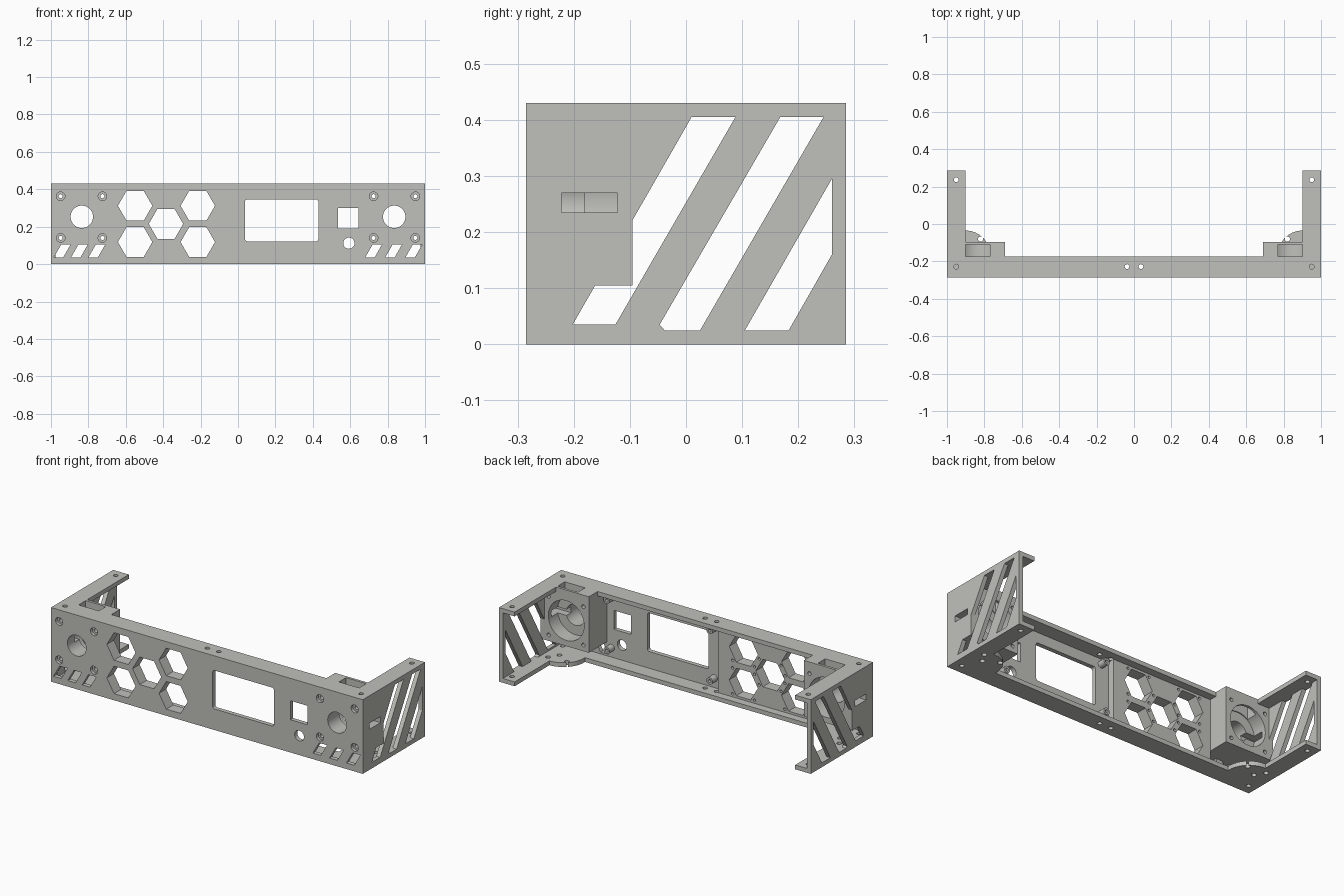
import bpy, bmesh, math

if "Cube" in bpy.data.objects:
    bpy.data.objects.remove(bpy.data.objects["Cube"])

grey = bpy.data.materials.new("warm grey")
grey.diffuse_color = (0.53, 0.53, 0.50, 1)
grey.use_nodes = True
grey.node_tree.nodes["Principled BSDF"].inputs["Base Color"].default_value = grey.diffuse_color


def prism(name, axis, pts, lo, hi):
    """Extrude a polygon along an axis; pts are the other two coordinates in order."""
    place = {'x': lambda p, d: (d, p[0], p[1]),
             'y': lambda p, d: (p[0], d, p[1]),
             'z': lambda p, d: (p[0], p[1], d)}[axis]
    bm = bmesh.new()
    a = [bm.verts.new(place(p, lo)) for p in pts]
    b = [bm.verts.new(place(p, hi)) for p in pts]
    bm.faces.new(a)
    bm.faces.new(b)
    for i in range(len(pts)):
        j = (i + 1) % len(pts)
        bm.faces.new((a[i], a[j], b[j], b[i]))
    bmesh.ops.recalc_face_normals(bm, faces=bm.faces[:])
    me = bpy.data.meshes.new(name)
    bm.to_mesh(me)
    bm.free()
    me.materials.append(grey)
    ob = bpy.data.objects.new(name, me)
    bpy.context.collection.objects.link(ob)
    return ob


def rect(a, b, c, d):
    return [(a, c), (b, c), (b, d), (a, d)]


def ring(cx, cy, r, n=24):
    return [(cx + r * math.cos(math.tau * i / n), cy + r * math.sin(math.tau * i / n))
            for i in range(n)]


def rounded(a, b, c, d, r=0.012):
    pts = []
    for k, (x, y) in enumerate([(b - r, d - r), (a + r, d - r), (a + r, c + r), (b - r, c + r)]):
        for i in range(4):
            t = math.radians(90 * k + 30 * i)
            pts.append((x + r * math.cos(t), y + r * math.sin(t)))
    return pts


def cut(targets, axis, pts, lo, hi):
    cutter = prism("cutter", axis, pts, lo, hi)
    cutter.hide_render = True
    for ob in targets:
        m = ob.modifiers.new("cut", 'BOOLEAN')
        m.operation, m.solver, m.object = 'DIFFERENCE', 'EXACT', cutter
        bpy.context.view_layer.objects.active = ob
        bpy.ops.object.modifier_apply(modifier=m.name)
    bpy.data.objects.remove(cutter)


def mirrored(half):
    return half + [(-x, y) for x, y in reversed(half)]


F, B, H, T = -0.285, 0.285, 0.43, 0.025      # front, back, height, wall

# Front plate and the thicker plate behind the hexagon openings
front = prism("front_panel", 'y', rect(-1, 1, 0, H), F, F + T)
hexes = prism("vent_plate", 'y', rect(-0.69, -0.05, T, H - T), F + T, F + 0.065)

# U-shaped top and bottom flanges; top covers the housings, bottom has rounded pads
top = prism("top_flange", 'z', mirrored(
    [(0.69, -0.175), (0.69, -0.095), (0.9, -0.095), (0.9, B), (1, B), (1, F + T)]),
    H - T, H)
arc = [(0.9 + 0.13 * math.cos(math.radians(t)), -0.165 + 0.13 * math.sin(math.radians(t)))
       for t in range(180, 89, -6)]
arc = [p for p in arc if p[1] > -0.174]
bottom = prism("bottom_flange", 'z', mirrored(
    [(arc[0][0], -0.175)] + arc + [(0.9, B), (1, B), (1, F + T)]), 0, T)

# Screw holes in the flanges
for x in (-0.95, -0.037, 0.037, 0.95):
    cut([top, bottom], 'z', ring(x, -0.228, 0.013, 16), -0.1, 0.5)
for s in (-1, 1):
    cut([top, bottom], 'z', ring(s * 0.95, 0.237, 0.013, 16), -0.1, 0.5)
    for x, y in ((0.9, -0.125), (0.82, -0.08), (0.934, -0.07)):
        cut([bottom], 'z', ring(s * x, y, 0.014, 16), -0.1, 0.05)

slots = [
    [(0.01, 0.405), (0.088, 0.405), (-0.126, 0.035), (-0.202, 0.035)],
    [(0.168, 0.405), (0.245, 0.405), (0.025, 0.025), (-0.038, 0.025), (-0.047, 0.035)],
    [(0.26, 0.295), (0.105, 0.025), (0.183, 0.025), (0.26, 0.16)]]

for s, side in ((-1, "left"), (1, "right")):
    def span(a, b):
        return sorted((s * a, s * b))

    # Slatted side wall
    wall = prism(side + "_wall", 'x', rect(F + T, B, T, H - T), *span(1 - T, 1))
    for pts in slots:
        cut([wall], 'x', pts, *span(0.9, 1.1))

    # Corner housing with a stepped bore
    block = prism(side + "_housing", 'y', rect(*span(0.69, 1), 0.105, H - T), F + T, -0.095)
    cx, cz = s * 0.835, 0.253
    cut([block, front], 'y', ring(cx, cz, 0.06, 40), -0.4, -0.17)
    cut([block], 'y', ring(cx, cz, 0.115, 48), -0.18, 0)
    cut([block, top], 'z', rect(*span(0.77, 0.9), -0.175, -0.11), cz, 0.5)
    cut([block, wall], 'x', rect(-0.222, -0.122, 0.235, 0.27), *span(0.835, 1.1))

    # Counterbored corner screws
    for x in (0.725, 0.948):
        for z in (0.14, 0.363):
            cut([front], 'y', ring(s * x, z, 0.023, 20), -0.4, F + 0.018)
            cut([front, block], 'y', ring(s * x, z, 0.011, 16), -0.4, 0)

# Slanted vents low on the front
for x in (-0.985, -0.893, -0.8, 0.68, 0.787, 0.895):
    cut([front], 'y', [(x, 0.035), (x + 0.05, 0.035), (x + 0.09, 0.105), (x + 0.04, 0.105)],
        -0.4, F + T + 0.01)

# Hexagon openings with rear screw holes
for x, z in ((-0.55, 0.312), (-0.55, 0.118), (-0.385, 0.215), (-0.215, 0.312), (-0.215, 0.118)):
    cut([front, hexes], 'y', ring(x, z, 0.092, 6), -0.4, 0)
    for dx in (-0.07, 0.07):
        for dz in (-0.075, 0.075):
            cut([hexes], 'y', ring(x + dx, z + dz, 0.008, 12), F + 0.035, 0)

# Display window, square socket and button hole
cut([front], 'y', rounded(0.037, 0.43, 0.122, 0.345), -0.4, 0)
cut([front], 'y', rect(0.535, 0.645, 0.19, 0.3), -0.4, 0)
cut([front], 'y', ring(0.593, 0.112, 0.03, 32), -0.4, 0)

# Mounting bosses behind the display
for x in (0.0, 0.66):
    for z in (0.08, 0.372):
        boss = prism("display_boss", 'y', ring(x, z, 0.02, 20), F + T, -0.215)
        cut([boss], 'y', ring(x, z, 0.009, 12), -0.25, 0)

# Crisp edges, smooth bores
bpy.ops.object.select_all(action='SELECT')
bpy.ops.object.shade_smooth_by_angle(angle=math.radians(25))
